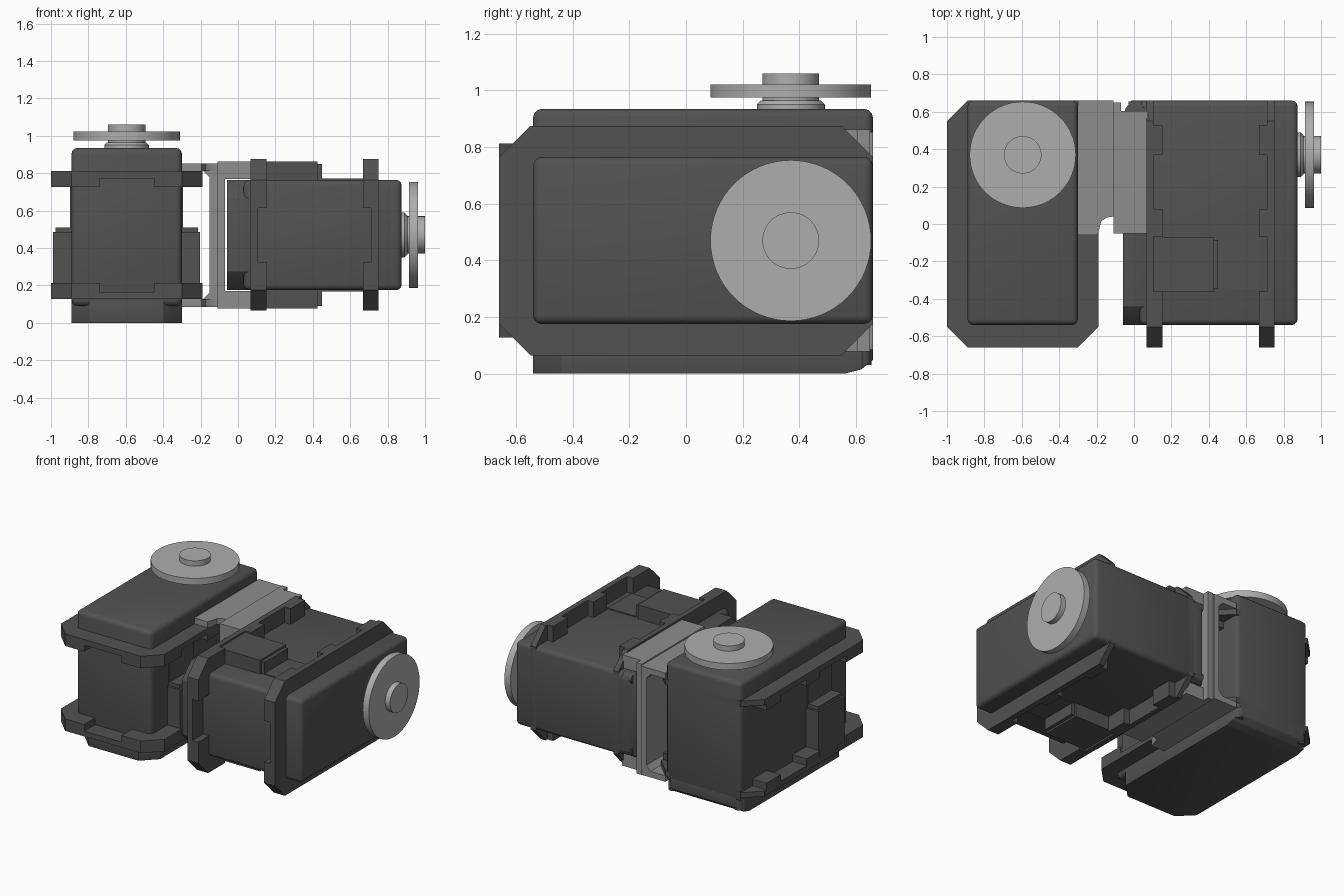
import bpy, bmesh, math
from mathutils import Matrix, Vector

if "Cube" in bpy.data.objects:
    bpy.data.objects.remove(bpy.data.objects["Cube"])


def material(name, v):
    m = bpy.data.materials.new(name)
    m.diffuse_color = (v, v, v, 1)
    m.use_nodes = True
    m.node_tree.nodes["Principled BSDF"].inputs["Base Color"].default_value = m.diffuse_color
    return m


DARK = material("dark_plastic", 0.085)
METAL = material("light_metal", 0.42)
BRACKET = material("bracket_grey", 0.27)


def finish(bm, name, mat, mx=Matrix()):
    bmesh.ops.recalc_face_normals(bm, faces=bm.faces[:])
    me = bpy.data.meshes.new(name)
    bm.to_mesh(me)
    bm.free()
    me.materials.append(mat)
    ob = bpy.data.objects.new(name, me)
    ob.matrix_world = mx
    bpy.context.collection.objects.link(ob)
    return ob


def add_prism(bm, pts, z0, z1):
    lo = [bm.verts.new((x, y, z0)) for x, y in pts]
    hi = [bm.verts.new((x, y, z1)) for x, y in pts]
    bm.faces.new(lo[::-1])
    bm.faces.new(hi)
    n = len(pts)
    for i in range(n):
        j = (i + 1) % n
        bm.faces.new((lo[i], lo[j], hi[j], hi[i]))


def rect(x0, x1, y0, y1):
    return [(x0, y0), (x1, y0), (x1, y1), (x0, y1)]


def mirrored(right):
    """Close a right-hand half outline across x = 0."""
    return right + [(-x, y) for x, y in reversed(right)]


def round_edges(bm, width, seg=3):
    bmesh.ops.bevel(bm, geom=bm.edges[:], offset=width, segments=seg,
                    profile=0.5, affect='EDGES', clamp_overlap=True)


def servo(prefix, mx):
    # Main case with rounded edges
    bm = bmesh.new()
    add_prism(bm, rect(-.295, .295, -.54, .66), .09, .935)
    round_edges(bm, .03)
    finish(bm, prefix + "_case", DARK, mx)

    # Bottom cover: chamfered front corners, sloped rear edge
    bm = bmesh.new()
    add_prism(bm, mirrored([(.195, -.54), (.295, -.44), (.295, .62), (.255, .66)]), 0, .15)
    for co, no in (((0, .56, 0), (0, .25, -1)), ((0, .625, .02), (0, .8, -1))):
        cut = bmesh.ops.bisect_plane(bm, geom=bm.verts[:] + bm.edges[:] + bm.faces[:],
                                     plane_co=co, plane_no=Vector(no), clear_outer=True)
        rim = [e for e in cut["geom_cut"] if isinstance(e, bmesh.types.BMEdge)]
        bmesh.ops.holes_fill(bm, edges=rim, sides=0)
    round_edges(bm, .012, 2)
    finish(bm, prefix + "_bottom_cover", DARK, mx)

    # Screw bosses in the rear bottom corners
    bm = bmesh.new()
    for s in (-1, 1):
        bmesh.ops.create_cone(bm, cap_ends=True, segments=20, radius1=.035, radius2=.035,
                              depth=.1, matrix=Matrix.Translation((s * .255, .62, .08)))
    finish(bm, prefix + "_screw_bosses", DARK, mx)

    # Octagonal mounting flanges with thicker pads on their inner faces
    octagon = mirrored([(.295, -.66), (.405, -.55), (.405, .55), (.295, .66)])
    corner = [(.145, -.66), (.295, -.66), (.405, -.55), (.405, -.36), (.145, -.36)]
    pads = [corner, rect(.25, .405, -.07, .08), rect(.25, .405, .37, .53)]
    for name, thin, thick in (("lower", (.127, .165), (.165, .212)),
                              ("upper", (.772, .812), (.727, .772))):
        bm = bmesh.new()
        add_prism(bm, octagon, *thin)
        for pad in pads:
            for s in (-1, 1):
                add_prism(bm, [(s * x, y) for x, y in pad], *thick)
        finish(bm, f"{prefix}_{name}_flange", DARK, mx)

    # Connector housings and shallow panels on both sides
    bm = bmesh.new()
    for s in (-1, 1):
        add_prism(bm, rect(s * .25, s * .393, -.36, -.07), .16, .485)
        add_prism(bm, rect(s * .25, s * .38, -.345, -.085), .485, .51)
        add_prism(bm, rect(s * .25, s * .302, -.35, -.08), .51, .73)
    finish(bm, prefix + "_connector_housings", DARK, mx)

    # Output horn: collar, disc and hub cap
    bm = bmesh.new()
    for r1, r2, z0, z1 in ((.12, .12, .92, .95), (.12, .105, .95, .965),
                           (.10, .10, .96, .98), (.284, .284, .975, 1.022),
                           (.10, .10, 1.02, 1.06)):
        bmesh.ops.create_cone(bm, cap_ends=True, segments=64, radius1=r1, radius2=r2,
                              depth=z1 - z0,
                              matrix=Matrix.Translation((0, .37, (z0 + z1) / 2)))
    finish(bm, prefix + "_output_horn", METAL, mx)


# Two identical servos, the second turned on its side
servo("upright_servo", Matrix.Translation((-.595, 0, 0)))
servo("sideways_servo", Matrix.Translation((-.06, 0, .47)) @ Matrix.Rotation(math.pi / 2, 4, 'Y'))

# Bracket gripping the upright servo's flanges
bm = bmesh.new()
arm = [(-.30, -.06), (-.195, -.06), (-.175, .015), (-.145, .035), (-.11, .04),
       (-.11, .66), (-.30, .66)]
add_prism(bm, arm, .812, .853)
add_prism(bm, arm, .085, .127)
add_prism(bm, rect(-.152, -.11, .04, .66), .127, .812)
# gussets where arms meet the plate
for z, d in ((.812, -1), (.127, 1)):
    tri = [(-.152, z), (-.185, z), (-.152, z + d * .035)]
    a = [bm.verts.new((x, .04, h)) for x, h in tri]
    b = [bm.verts.new((x, .66, h)) for x, h in tri]
    bm.faces.new(a)
    bm.faces.new(b)
    for i in range(3):
        j = (i + 1) % 3
        bm.faces.new((a[i], a[j], b[j], b[i]))
finish(bm, "upright_servo_bracket", BRACKET)

# Bracket hugging the sideways servo's case
bm = bmesh.new()
for z0, z1 in ((.77, .862), (.078, .17)):
    add_prism(bm, rect(-.11, .075, -.05, .605), z0, z1)
add_prism(bm, rect(-.11, -.07, -.05, .65), .078, .862)
finish(bm, "sideways_servo_bracket", BRACKET)

# Smooth the rounded surfaces, keep hard edges
bpy.ops.object.select_all(action='DESELECT')
for ob in bpy.context.scene.objects:
    ob.select_set(True)
    bpy.context.view_layer.objects.active = ob
bpy.ops.object.shade_smooth_by_angle(angle=math.radians(35))
